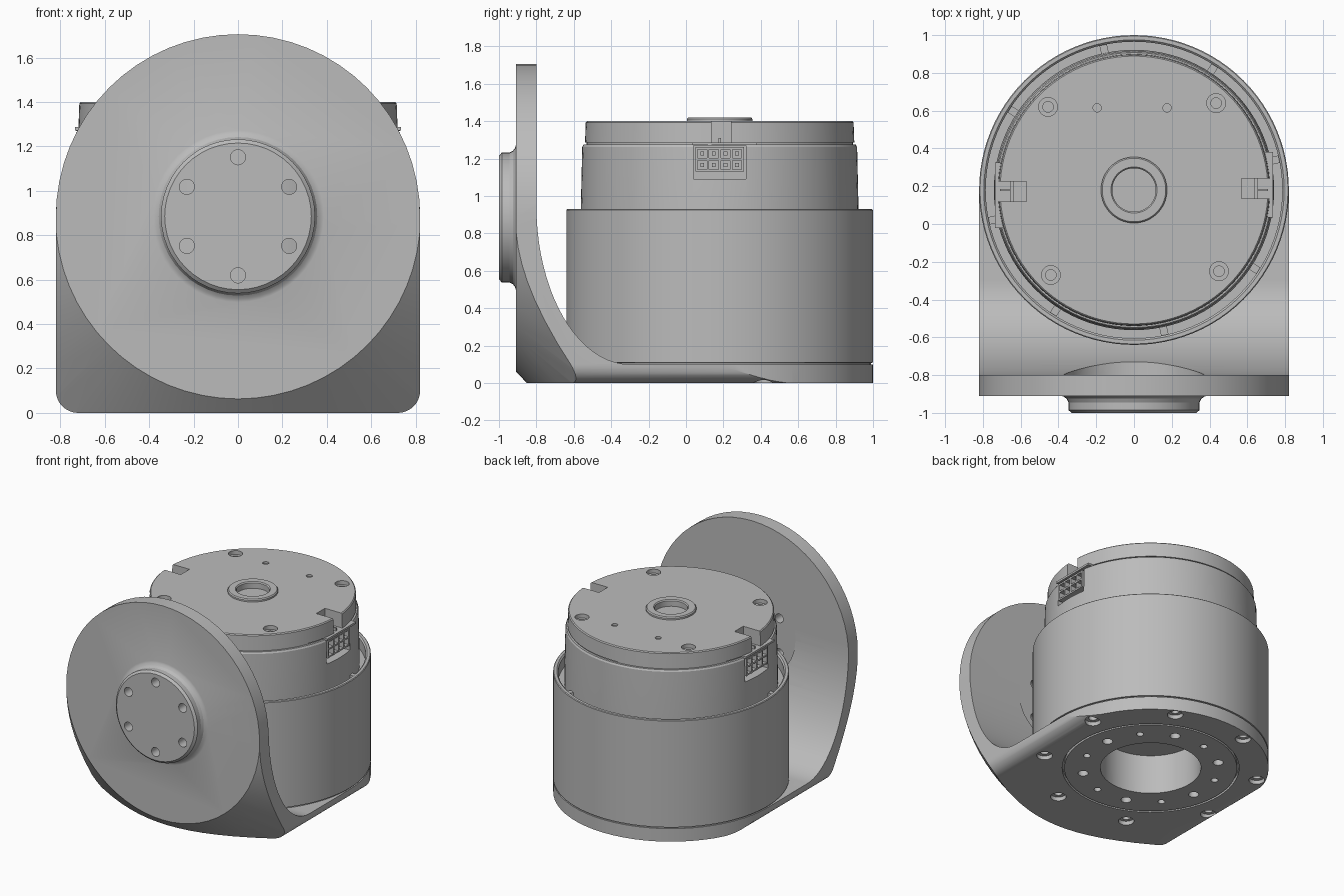
import bpy, bmesh, math
from math import pi, cos, sin, radians
from mathutils import Matrix, Vector

if "Cube" in bpy.data.objects:
    bpy.data.objects.remove(bpy.data.objects["Cube"])

CY = 0.18      # motor axis, y
PZ = 0.885     # flange axis, z
R = 0.82       # outer radius
MOTOR = Vector((0, CY, 0))
FLANGE = Vector((0, 0, PZ))

grey = bpy.data.materials.new("machined_grey")
grey.use_nodes = True
COLOUR = (0.5, 0.5, 0.5, 1)
grey.diffuse_color = COLOUR
grey.node_tree.nodes["Principled BSDF"].inputs["Base Color"].default_value = COLOUR


def finish(bm, name):
    bmesh.ops.remove_doubles(bm, verts=bm.verts, dist=1e-5)
    bmesh.ops.recalc_face_normals(bm, faces=bm.faces)
    mesh = bpy.data.meshes.new(name)
    bm.to_mesh(mesh)
    bm.free()
    mesh.materials.append(grey)
    ob = bpy.data.objects.new(name, mesh)
    bpy.context.collection.objects.link(ob)
    return ob


def lathe(name, profile, at=MOTOR, axis="Z", steps=64, closed=False):
    """Spin (radius, height) points about a vertical or front-to-back axis."""
    bm = bmesh.new()
    vs = [bm.verts.new((r, 0, h)) for r, h in profile]
    pairs = list(zip(vs, vs[1:])) + ([(vs[-1], vs[0])] if closed else [])
    edges = [bm.edges.new(p) for p in pairs]
    bmesh.ops.spin(bm, geom=vs + edges, cent=(0, 0, 0), axis=(0, 0, 1),
                   angle=2 * pi, steps=steps, use_merge=True)
    for v in bm.verts:
        x, y, z = v.co
        v.co = Vector((x, z, y) if axis == "Y" else (x, y, z)) + at
    return finish(bm, name)


def rod(r, lo, hi, at, axis="Z", steps=20):
    return lathe("tool", [(0, lo), (r, lo), (r, hi), (0, hi)], at, axis, steps)


def prism(name, pts, axis, lo, hi):
    """Extrude a flat outline along one axis."""
    place = {"X": lambda a, b, h: (h, a, b), "Y": lambda a, b, h: (a, h, b),
             "Z": lambda a, b, h: (a, b, h)}[axis]
    bm = bmesh.new()
    face = bm.faces.new([bm.verts.new(place(a, b, lo)) for a, b in pts])
    new = bmesh.ops.extrude_face_region(bm, geom=[face])["geom"]
    shift = Vector(place(0, 0, hi - lo))
    for v in new:
        if isinstance(v, bmesh.types.BMVert):
            v.co += shift
    return finish(bm, name)


def boxes(name, spans):
    bm = bmesh.new()
    for lo, hi in spans:
        lo, hi = Vector(lo), Vector(hi)
        m = Matrix.Translation((lo + hi) / 2) @ Matrix.Diagonal((*[abs(c) for c in hi - lo], 1))
        bmesh.ops.create_cube(bm, size=1, matrix=m)
    bmesh.ops.recalc_face_normals(bm, faces=bm.faces)
    mesh = bpy.data.meshes.new(name)
    bm.to_mesh(mesh)
    bm.free()
    mesh.materials.append(grey)
    ob = bpy.data.objects.new(name, mesh)
    bpy.context.collection.objects.link(ob)
    return ob


def combine(target, tools, op="DIFFERENCE"):
    """Apply one boolean with all tools, then remove them."""
    bm = bmesh.new()
    for t in tools:
        bm.from_mesh(t.data)
        bpy.data.objects.remove(t)
    tool = finish(bm, "tool")
    mod = target.modifiers.new("bool", "BOOLEAN")
    mod.operation, mod.object, mod.solver = op, tool, "EXACT"
    bpy.context.view_layer.update()
    result = bpy.data.meshes.new_from_object(
        target.evaluated_get(bpy.context.evaluated_depsgraph_get()))
    target.modifiers.clear()
    target.data = result
    bpy.data.objects.remove(tool)


def arc(cx, cy, rx, ry, a0, a1, n):
    return [(cx + rx * cos(radians(a0 + (a1 - a0) * i / n)),
             cy + ry * sin(radians(a0 + (a1 - a0) * i / n))) for i in range(n + 1)]


def around(count, radius, start, at=MOTOR, axis="Z"):
    for i in range(count):
        a = radians(start + 360 * i / count)
        c, s = radius * cos(a), radius * sin(a)
        yield at + Vector((c, 0, s) if axis == "Y" else (c, s, 0))


# Bracket: L profile with a big inner fillet, trimmed by front and plan outlines and a cone
side = [(-0.91, -0.0), (-0.91, 1.75), (-0.8, 1.75)]
side += arc(-0.3, 0.95, 0.5, 0.85, 180, 270, 20) + [(1.05, 0.1), (1.05, 0)]
bracket = prism("bracket", side, "X", -0.9, 0.9)
front = arc(0, PZ, R, R, 0, 180, 32)
front += arc(-R + 0.1, 0.1, 0.1, 0.1, 180, 270, 8) + arc(R - 0.1, 0.1, 0.1, 0.1, 270, 360, 8)
combine(bracket, [prism("tool", front, "Y", -1.1, 1.2)], "INTERSECT")
plan = arc(0, CY, R, R, 0, 180, 32) + [(-R, -1.1), (R, -1.1)]
combine(bracket, [prism("tool", plan, "Z", -0.2, 2)], "INTERSECT")
cone = [(0, -0.95), (0.78, -0.95), (0.822, -0.91), (1.7, -0.09), (1.7, 1.3), (0, 1.3)]
combine(bracket, [lathe("tool", cone, FLANGE, "Y")], "INTERSECT")

# Round flange boss, inner counterbore and six through holes
boss = [(0, -1), (0.33, -1), (0.347, -0.985), (0.347, -0.945), (0.357, -0.925),
        (0.372, -0.914), (0.39, -0.909), (0.39, -0.88), (0, -0.88)]
combine(bracket, [lathe("tool", boss, FLANGE, "Y", 48)], "UNION")
combine(bracket, [rod(0.37, -0.801, -0.4, FLANGE, "Y", 48)])
combine(bracket, [rod(0.034, -1.1, -0.7, p, "Y") for p in around(6, 0.266, 90, FLANGE, "Y")])

# Underside: centre opening, seam ring and bolt circles
tools = [rod(0.35, -0.1, 0.2, MOTOR, steps=48)]
tools.append(lathe("tool", [(0.6, -0.05), (0.615, -0.05), (0.615, 0.03), (0.6, 0.03)], closed=True))
sink = [(0, -0.05), (0.055, -0.05), (0.055, 0.03), (0.03, 0.03), (0.03, 0.08), (0, 0.08)]
tools += [lathe("tool", sink, p, steps=20) for p in around(8, 0.757, 18)]
for i, p in enumerate(around(12, 0.475, 11)):
    tools.append(rod(0.036 if i % 2 == 0 else 0.025, -0.05, 0.07, p))
combine(bracket, tools)

# Outer can with a raised lip, hollow below for the centre opening
can = lathe("outer_can", [
    (0, 0.3), (0.35, 0.3), (0.35, 0.095), (0.81, 0.095), (0.81, 0.108), (R, 0.11), (R, 0.925),
    (0.815, 0.93), (0.795, 0.93), (0.785, 0.92), (0.785, 0.84), (0, 0.84)], steps=96)

# Motor body with seam and upper cap
body = lathe("motor_body", [
    (0, 0.83), (0.742, 0.83), (0.742, 0.95), (0.735, 1.262), (0.728, 1.275), (0.712, 1.275),
    (0.712, 1.285), (0.72, 1.285), (0.716, 1.393), (0.709, 1.4), (0.175, 1.4), (0.175, 1.412),
    (0.168, 1.42), (0.122, 1.42), (0.115, 1.412), (0.115, 1.37), (0, 1.37)], steps=96)


def span(s, x0, x1, d0, d1, z0, z1):
    """Box span repeated by a half turn about the motor axis."""
    return (s * x0, CY + s * d0, z0), (s * x1, CY + s * d1, z1)


# Connector pockets, cable notches, screw wells and locating pins
combine(body, [boxes("tool", [span(s, 0.6, 0.9, -0.14, 0.14, 1.09, 1.27) for s in (1, -1)])])
combine(body, [boxes("tool", [span(s, 0.57, 0.9, -0.045, 0.06, 1.265, 1.5) for s in (1, -1)])])
well = [(0, 1.5), (0.05, 1.5), (0.05, 1.37), (0.028, 1.37), (0.028, 1.34), (0, 1.34)]
spots = [(-0.455, 0.62), (0.435, 0.64), (-0.44, -0.27), (0.45, -0.25)]
tools = [lathe("tool", well, Vector((x, y, 0)), steps=24) for x, y in spots]
tools += [rod(0.022, 1.385, 1.5, Vector((x, 0.615, 0))) for x in (-0.195, 0.175)]
combine(body, tools)

# Eight-way connectors: a grid of walls with pins, under a thin ledge
for side_name, s in (("left", 1), ("right", -1)):
    parts = [span(s, 0.6, 0.64, -0.14, 0.14, 1.09, 1.27)]
    parts += [span(s, 0.63, 0.73, d - 0.006, d + 0.006, 1.13, 1.262)
              for d in (-0.124, -0.062, 0, 0.062, 0.124)]
    parts += [span(s, 0.63, 0.728, -0.13, 0.13, z - 0.006, z + 0.006) for z in (1.136, 1.197, 1.256)]
    parts += [span(s, 0.63, 0.7, d - 0.01, d + 0.01, z - 0.01, z + 0.01)
              for d in (-0.093, -0.031, 0.031, 0.093) for z in (1.166, 1.227)]
    parts += [span(s, 0.65, 0.735, -0.145, 0.2, 1.272, 1.287),
              span(s, 0.66, 0.71, -0.006, 0.006, 1.28, 1.31)]
    boxes(side_name + "_connector", parts)

# Small tabs in the gap between can and body
for i, p in enumerate(around(8, 0.764, 12)):
    tab = boxes("gap_tab_%d" % (i + 1), [((-0.024, -0.02, 0.84), (0.024, 0.02, 0.9))])
    tab.location = (p.x, p.y, 0)
    tab.rotation_euler.z = radians(12 + 45 * i)

# Smooth the turned surfaces while keeping hard edges
bpy.ops.object.select_all(action="DESELECT")
for ob in (bracket, can, body):
    ob.select_set(True)
    bpy.context.view_layer.objects.active = ob
bpy.ops.object.shade_smooth_by_angle(angle=radians(25))
